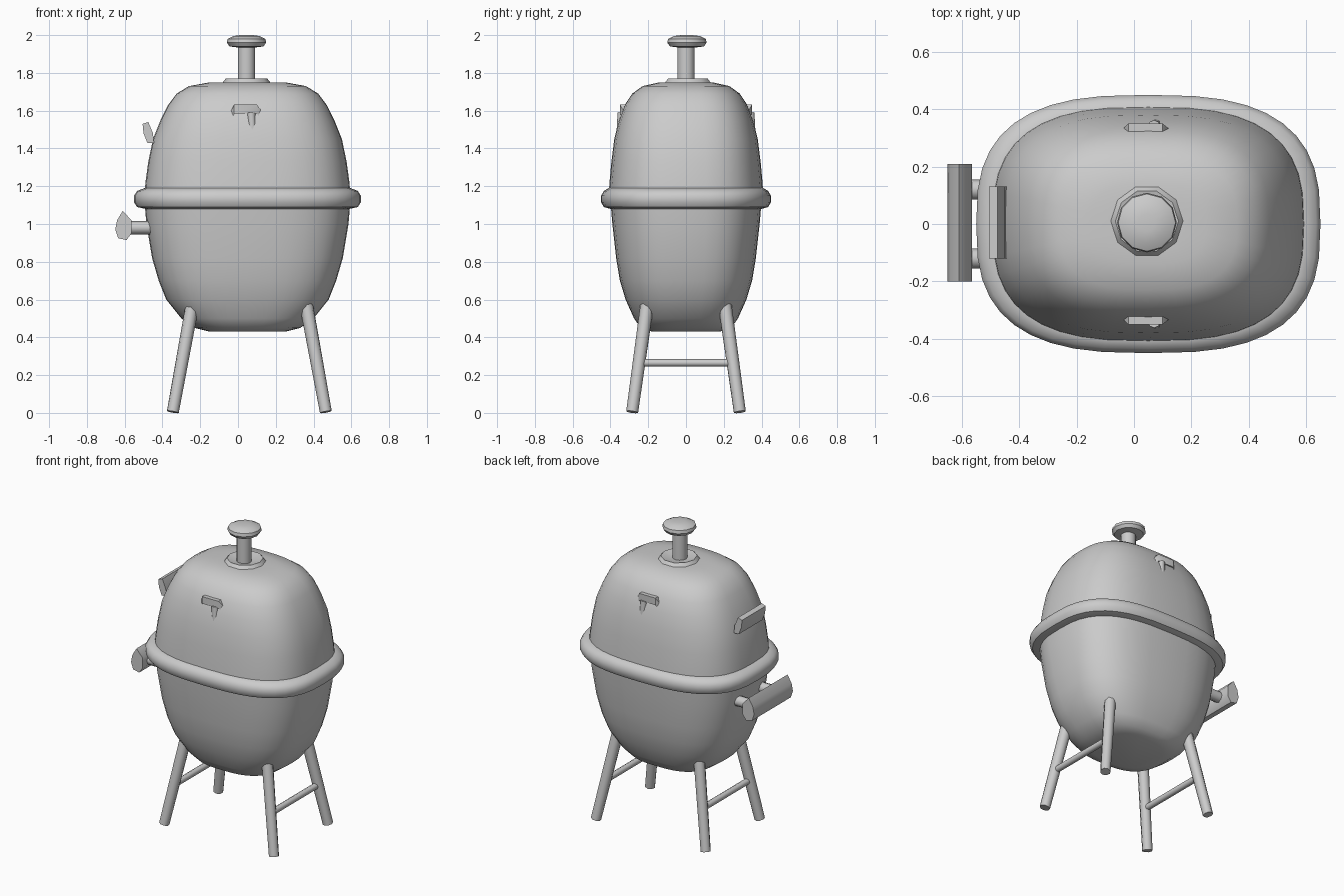
import bpy, bmesh
from math import cos, sin, tau, copysign
from mathutils import Vector

if "Cube" in bpy.data.objects:
    bpy.data.objects.remove(bpy.data.objects["Cube"])

grey = bpy.data.materials.new("light_grey")
grey.use_nodes = True
grey.diffuse_color = (0.6, 0.6, 0.6, 1)
grey.node_tree.nodes["Principled BSDF"].inputs["Base Color"].default_value = (0.6, 0.6, 0.6, 1)

CX = 0.05  # centre of the cooking bowl


def finish(name, bm, angle=0.7):
    bmesh.ops.recalc_face_normals(bm, faces=bm.faces)
    mesh = bpy.data.meshes.new(name)
    bm.to_mesh(mesh)
    bm.free()
    ob = bpy.data.objects.new(name, mesh)
    bpy.context.collection.objects.link(ob)
    mesh.materials.append(grey)
    bpy.ops.object.select_all(action='DESELECT')
    ob.select_set(True)
    bpy.context.view_layer.objects.active = ob
    bpy.ops.object.shade_smooth_by_angle(angle=angle)
    return ob


def skin(name, rings, angle=0.7):
    """Join rings of points into a closed, capped surface."""
    bm = bmesh.new()
    loops = [[bm.verts.new(p) for p in ring] for ring in rings]
    n = len(loops[0])
    for a, b in zip(loops, loops[1:]):
        for i in range(n):
            j = (i + 1) % n
            bm.faces.new((a[i], a[j], b[j], b[i]))
    bm.faces.new(loops[0])
    bm.faces.new(loops[-1])
    return finish(name, bm, angle)


def oval(hx, hy, z, cx=CX, cy=0, n=40, power=2.8):
    """Rounded-rectangle ring."""
    def bend(v):
        return copysign(abs(v) ** (2 / power), v)
    return [(cx + hx * bend(cos(tau * i / n)), cy + hy * bend(sin(tau * i / n)), z)
            for i in range(n)]


def rod(name, start, end, r0, r1=None, n=8):
    a, b = Vector(start), Vector(end)
    q = (b - a).to_track_quat('Z', 'Y')
    rings = [[p + q @ Vector((r * cos(tau * i / n), r * sin(tau * i / n), 0)) for i in range(n)]
             for p, r in ((a, r0), (b, r1 or r0))]
    return skin(name, rings, 0.9)


def bar(name, section, y0, y1):
    """Extrude an x-z section along y."""
    return skin(name, [[(x, y, z) for x, z in section] for y in (y0, y1)], 0.9)


# Bowl, rim and lid
bowl = [(0.2, 0.18, 0.43), (0.28, 0.24, 0.45), (0.35, 0.275, 0.5), (0.43, 0.32, 0.6),
        (0.47, 0.35, 0.7), (0.505, 0.37, 0.82), (0.535, 0.39, 1.0), (0.545, 0.4, 1.12)]
rim = [(0.54, 0.4, 1.08), (0.585, 0.435, 1.09), (0.6, 0.45, 1.115), (0.6, 0.45, 1.15),
       (0.585, 0.435, 1.175), (0.545, 0.41, 1.19)]
lid = [(0.545, 0.41, 1.15), (0.54, 0.405, 1.22), (0.525, 0.395, 1.33), (0.5, 0.38, 1.45),
       (0.46, 0.355, 1.55), (0.42, 0.325, 1.63), (0.375, 0.285, 1.69), (0.31, 0.23, 1.73),
       (0.2, 0.14, 1.75), (0.1, 0.08, 1.75)]
for name, rows in (("bowl", bowl), ("rim", rim), ("lid", lid)):
    skin(name, [oval(*row) for row in rows])

# Top vent: jagged collar, stem and mushroom cap
collar = [(0.13, 1.745), (0.11, 1.77), (0.05, 1.755)]
skin("vent_collar", [oval(r, r, z, 0.045, 0.01, 10, 2) for r, z in collar], 0.5)
rod("vent_stem", (0.045, 0, 1.72), (0.045, 0, 1.95), 0.046, n=12)
cap = [(0.05, 1.935), (0.09, 1.94), (0.104, 1.96), (0.1, 1.98), (0.07, 1.995), (0.03, 2.0)]
skin("vent_cap", [oval(r, r, z, 0.045, 0.005, 12, 2) for r, z in cap])

# Small grips on the front and back of the lid
for side, label in ((-1, "front"), (1, "back")):
    path = [(-0.045, 0.31, 1.56), (-0.02, 0.335, 1.61), (0.1, 0.335, 1.61), (0.13, 0.31, 1.57)]
    rings = [[(x, side * (y + dy), z + dz)
              for dy, dz in ((-0.015, -0.025), (0.015, -0.025), (0.015, 0.022), (-0.015, 0.022))]
             for x, y, z in path]
    skin(label + "_grip", rings)
    rod(label + "_grip_post", (0.07, side * 0.34, 1.59), (0.075, side * 0.345, 1.5), 0.022)

# Lid handle on the right end
bar("lid_handle", [(-0.505, 1.53), (-0.475, 1.54), (-0.45, 1.48), (-0.445, 1.43),
                   (-0.48, 1.43), (-0.5, 1.48)], -0.12, 0.13)

# Large carrying handle on the right end
bar("side_handle", [(-0.61, 1.07), (-0.64, 1.02), (-0.65, 0.97), (-0.635, 0.925),
                    (-0.59, 0.915), (-0.565, 0.95), (-0.565, 1.02)], -0.2, 0.21)
for y in (-0.12, 0.12):
    rod("side_handle_post", (-0.6, y, 0.98), (-0.45, y, 0.98), 0.035)

# Splayed legs with a crossbar at each end
for label, x_top, x_foot in (("right", -0.24, -0.345), ("left", 0.36, 0.465)):
    for side in (-1, 1):
        rod(label + "_leg", (x_foot, side * 0.285, 0.005), (x_top, side * 0.205, 0.58),
            0.032, 0.036)
    x_mid = x_foot + (x_top - x_foot) * 0.46
    rod(label + "_crossbar", (x_mid, -0.24, 0.265), (x_mid, 0.24, 0.265), 0.02)
